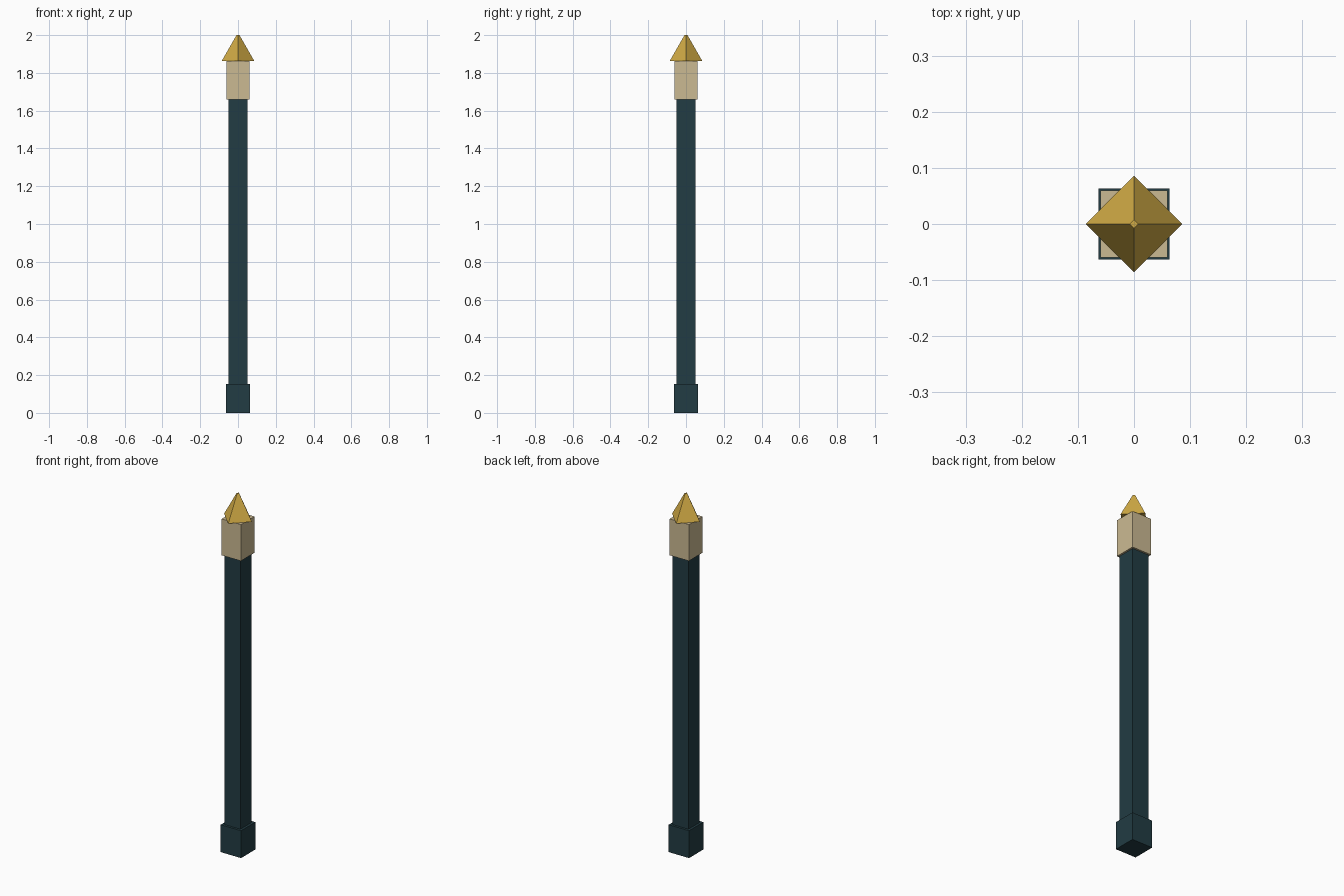
import bpy
import math

if "Cube" in bpy.data.objects:
    bpy.data.objects.remove(bpy.data.objects["Cube"])


def material(name, rgb):
    m = bpy.data.materials.new(name)
    m.diffuse_color = (*rgb, 1.0)
    m.use_nodes = True
    m.node_tree.nodes["Principled BSDF"].inputs["Base Color"].default_value = m.diffuse_color
    return m


teal = material("dark_teal", (0.016, 0.045, 0.056))
cream = material("warm_cream", (0.60, 0.49, 0.29))
gold = material("gold", (0.64, 0.41, 0.06))


def block(name, half, z0, z1, mat):
    """Square upright block between two heights."""
    bpy.ops.mesh.primitive_cube_add(size=1, location=(0, 0, (z0 + z1) / 2))
    ob = bpy.context.object
    ob.name = name
    ob.scale = (2 * half, 2 * half, z1 - z0)
    bpy.ops.object.transform_apply(location=False, rotation=False, scale=True)
    ob.data.materials.append(mat)
    return ob


# Foot, post and lamp body
block("foot", 0.063, 0.0, 0.153, teal)
block("post", 0.05, 0.153, 1.66, teal)
block("lamp_body", 0.06, 1.66, 1.863, cream)

# Four-sided roof with corners on the axes and a tiny flat tip
bpy.ops.mesh.primitive_cone_add(vertices=4, radius1=0.086, radius2=0.008,
                                depth=0.137, location=(0, 0, 1.9315))
roof = bpy.context.object
roof.name = "roof"
roof.data.materials.append(gold)
